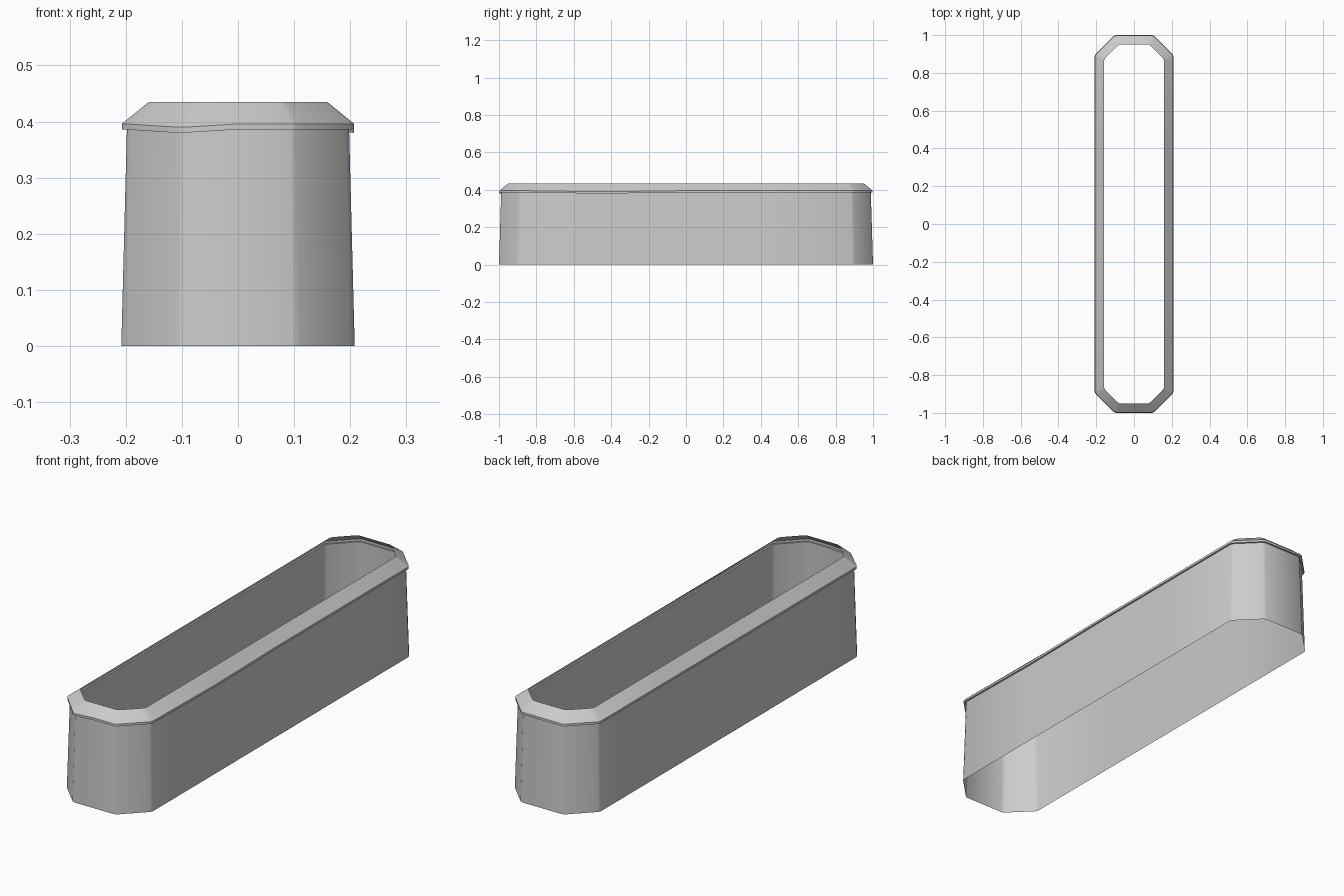
import bpy, bmesh

cube = bpy.data.objects.get("Cube")
if cube:
    bpy.data.objects.remove(cube, do_unlink=True)

grey = bpy.data.materials.new("plain grey")
grey.use_nodes = True
colour = (0.6, 0.6, 0.6, 1)
grey.diffuse_color = colour
grey.node_tree.nodes["Principled BSDF"].inputs["Base Color"].default_value = colour


def outline(half_x, half_y, cut, soft=0.006):
    """Long octagon with narrow softened corners and extra points on each straight."""
    quarter = [(half_x, 0), (half_x, half_y * 0.45),
               (half_x, half_y - cut - soft), (half_x - soft, half_y - cut + soft),
               (half_x - cut + soft, half_y - soft), (half_x - cut - soft, half_y),
               (0, half_y)]
    half = quarter + [(-x, y) for x, y in reversed(quarter[:-1])]
    return half + [(-x, -y) for x, y in half[1:-1]]


def sag(x, y):
    """Slight hand-made dip of the lip on the front half."""
    if y < -0.9 and -0.15 < x < -0.05:
        return -0.005
    if x > 0.15 and -0.6 < y < -0.3:
        return -0.005
    return 0.001


def shell(name, rings):
    """Skin a stack of (half_x, half_y, cut, z, sags) outlines as an open sheet."""
    bm = bmesh.new()
    loops = []
    for half_x, half_y, cut, z, sags in rings:
        loops.append([bm.verts.new((x, y, z + (sag(x, y) if sags else 0)))
                      for x, y in outline(half_x, half_y, cut)])
    for low, high in zip(loops, loops[1:]):
        for i in range(len(low)):
            j = (i + 1) % len(low)
            bm.faces.new((low[i], low[j], high[j], high[i]))
    mesh = bpy.data.meshes.new(name)
    bm.to_mesh(mesh)
    bm.free()
    mesh.materials.append(grey)
    obj = bpy.data.objects.new(name, mesh)
    bpy.context.collection.objects.link(obj)
    bpy.ops.object.select_all(action="DESELECT")
    obj.select_set(True)
    bpy.context.view_layer.objects.active = obj
    bpy.ops.object.shade_smooth_by_angle(angle=0.6)


# Tapered wall, open at the bottom
shell("wall", [(0.208, 1.0, 0.105, 0, False), (0.198, 0.988, 0.1, 0.386, True)])

# Overhanging lip with a slope rising to the opening
shell("rim", [(0.198, 0.988, 0.1, 0.386, True), (0.207, 0.998, 0.105, 0.385, True),
              (0.207, 0.998, 0.105, 0.395, True), (0.159, 0.95, 0.079, 0.435, False)])
